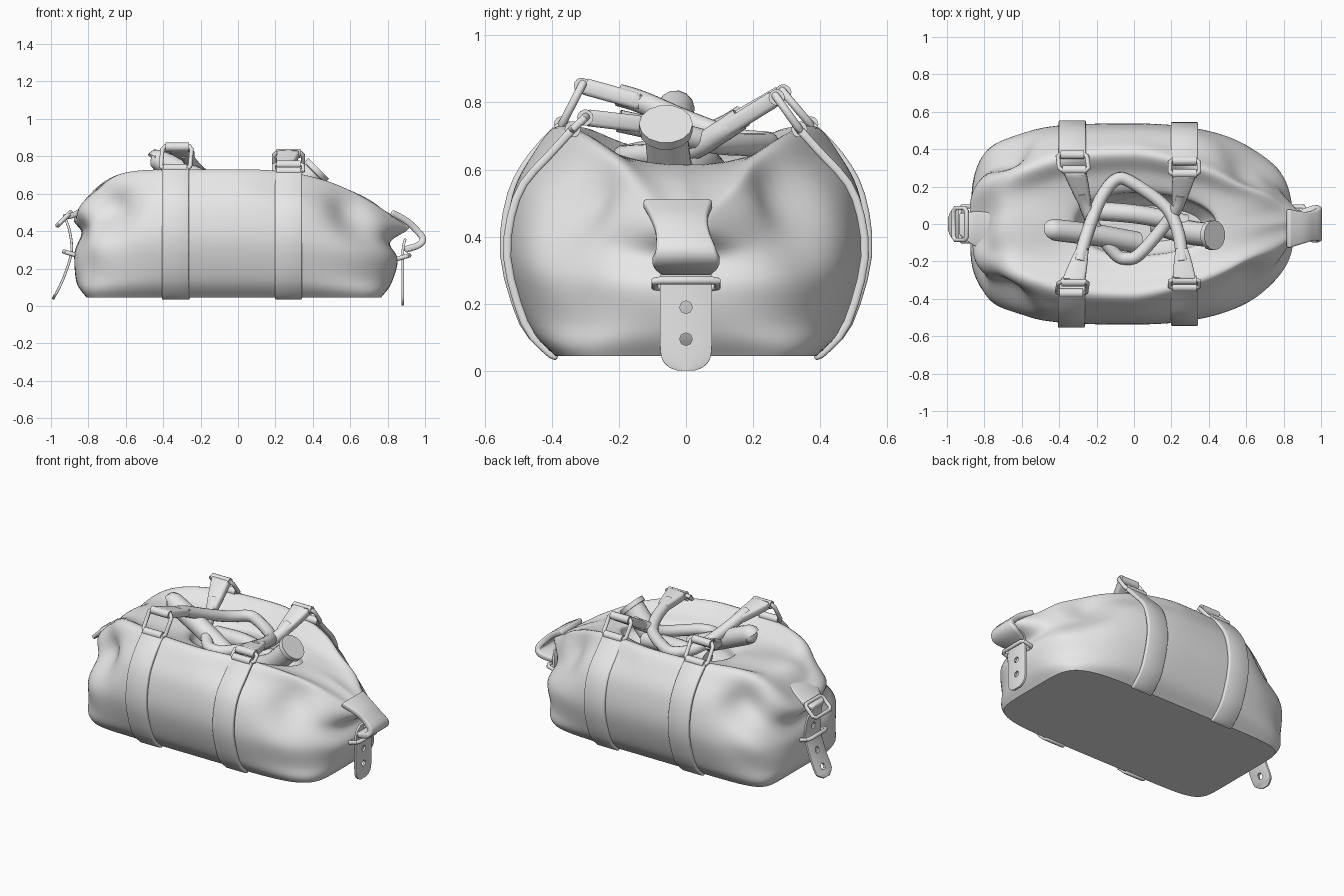
import bpy, bmesh, math
from mathutils import Vector

cube = bpy.data.objects.get("Cube")
if cube:
    bpy.data.objects.remove(cube, do_unlink=True)

grey = bpy.data.materials.new("light_grey")
grey.use_nodes = True
grey.diffuse_color = (0.8, 0.8, 0.8, 1)
grey.node_tree.nodes["Principled BSDF"].inputs["Base Color"].default_value = (0.8, 0.8, 0.8, 1)


def smooth(pts, n):
    """Catmull-Rom interpolation of equal-length tuples."""
    out = []
    for i in range(len(pts) - 1):
        a, b, c, d = pts[max(i - 1, 0)], pts[i], pts[i + 1], pts[min(i + 2, len(pts) - 1)]
        for k in range(n):
            t = k / n
            out.append(tuple(
                q + 0.5 * t * (r - p + t * (2 * p - 5 * q + 4 * r - s + t * (3 * (q - r) + s - p)))
                for p, q, r, s in zip(a, b, c, d)))
    out.append(tuple(pts[-1]))
    return out


def activate(ob):
    bpy.ops.object.select_all(action='DESELECT')
    ob.select_set(True)
    bpy.context.view_layer.objects.active = ob


def shade(ob, degrees=40):
    activate(ob)
    bpy.ops.object.shade_smooth_by_angle(angle=math.radians(degrees))


def add_mesh(name, bm):
    bmesh.ops.recalc_face_normals(bm, faces=bm.faces)
    me = bpy.data.meshes.new(name)
    bm.to_mesh(me)
    bm.free()
    ob = bpy.data.objects.new(name, me)
    bpy.context.collection.objects.link(ob)
    me.materials.append(grey)
    return ob


def ribbon(name, pts, axis, thick, n=5):
    """Band through (x, y, z, width) points, spread along axis."""
    bm = bmesh.new()
    axis = Vector(axis)
    rows = []
    for x, y, z, w in smooth(pts, n):
        rows.append([bm.verts.new(Vector((x, y, z)) + axis * w * s) for s in (-.5, 0, .5)])
    for a, b in zip(rows, rows[1:]):
        for j in (0, 1):
            bm.faces.new((a[j], a[j + 1], b[j + 1], b[j]))
    ob = add_mesh(name, bm)
    sol = ob.modifiers.new("Thickness", 'SOLIDIFY')
    sol.thickness, sol.offset = thick, 0
    bev = ob.modifiers.new("Soft edges", 'BEVEL')
    bev.width, bev.segments, bev.limit_method = thick * 0.3, 2, 'ANGLE'
    bev.angle_limit = math.radians(50)
    shade(ob)
    return ob


def tube(name, pts, n=6, cyclic=False):
    """Round tube through (x, y, z, radius) points."""
    pts = pts if cyclic else smooth(pts, n)
    cu = bpy.data.curves.new(name, 'CURVE')
    cu.dimensions, cu.bevel_depth, cu.bevel_resolution = '3D', 1, 5
    cu.use_fill_caps = not cyclic
    sp = cu.splines.new('POLY')
    sp.points.add(len(pts) - 1)
    sp.use_cyclic_u = cyclic
    for p, (x, y, z, r) in zip(sp.points, pts):
        p.co, p.radius = (x, y, z, 1), r
    ob = bpy.data.objects.new(name, cu)
    bpy.context.collection.objects.link(ob)
    activate(ob)
    bpy.ops.object.convert(target='MESH')
    ob = bpy.context.object
    ob.data.materials.clear()
    ob.data.materials.append(grey)
    shade(ob)


def link(name, centre, u, v, r=0.012):
    """Rectangular metal loop with clipped corners."""
    c, u, v = Vector(centre), Vector(u), Vector(v)
    signs = ((1, .7), (.8, 1), (-.8, 1), (-1, .7), (-1, -.7), (-.8, -1), (.8, -1), (1, -.7))
    tube(name, [(*(c + u * a + v * b), r) for a, b in signs], cyclic=True)


# Bag rings: middle height, end heights, end reaches, half depth, end squareness
RINGS = [
    (.045, .045, .045, .81, .765, .39, 9, 5.5),
    (.14, .13, .12, .865, .82, .475, 4.5, 3),
    (.34, .28, .25, .87, .855, .535, 3.6, 2.4),
    (.52, .39, .34, .83, .82, .518, 3.2, 2.1),
    (.64, .46, .41, .88, .91, .46, 2.5, 1.45),
    (.73, .54, .45, .81, .87, .38, 2.3, 1.4),
    (.67, .67, .57, .68, .66, .28, 2.2, 1.6),
    (.625, .64, .615, .36, .46, .18, 2, 2),
    (.55, .56, .56, .30, .43, .16, 2, 2),
    (.48, .48, .48, .26, .36, .10, 2, 2),
]


def end_values(ring, right):
    z, zl, zr, xl, xr, hy, nl, nr = ring
    return (z, zr, xr, hy, nr, 2.5) if right else (z, zl, xl, hy, nl, 8)


def bag_point(ring, ang):
    c, s = math.cos(ang), math.sin(ang)
    z, ze, reach, hy, n, k = end_values(ring, c > 0)
    f = abs(c) ** (2 / n)
    p = Vector((math.copysign(f * reach, c), math.copysign(hy * abs(s) ** (2 / n), s),
                z + (ze - z) * f ** k))
    # Pinched corners and soft pleats at the ends
    for ex, ey in ((-.67, .40), (.64, .36)):
        d = (Vector((p.x, abs(p.y), p.z)) - Vector((ex, ey, .53))).length
        g = .08 * math.exp(-(d / .13) ** 2)
        p -= Vector((math.copysign(g * .5, ex), math.copysign(g, p.y), 0))
    w = min(max((abs(p.x) - .45) / .3, 0), 1) * min(max((p.z - .15) / .25, 0), 1)
    ripple = .01 * w * math.sin(ang * 9 + p.z * 15)
    return p + Vector((c, s, 0)) * ripple


# Bag body with open, sunken mouth
bm = bmesh.new()
SEG = 128
grid = [[bm.verts.new(bag_point(r, 2 * math.pi * (i + .5) / SEG)) for i in range(SEG)]
        for r in smooth(RINGS, 6)]
for a, b in zip(grid, grid[1:]):
    for i in range(SEG):
        j = (i + 1) % SEG
        bm.faces.new((a[i], a[j], b[j], b[i]))
bm.faces.new(grid[0])
bm.faces.new(grid[-1])
shade(add_mesh("bag_body", bm), 40)


def strap_path(x, sy):
    """Follow the bag wall at x from base to shoulder."""
    path = []
    for ring in smooth(RINGS[:6], 3):
        z, ze, reach, hy, n, k = end_values(ring, x > 0)
        f = abs(x) / reach
        y = hy * (1 - f ** n) ** (1 / n) + .012
        path.append((x, sy * y, z + (ze - z) * f ** k + .005, .145))
    x0, y0, z0, w = path[0]
    return [(x0, y0 * .95, .042, w)] + path


# Wall straps, metal links and flared handle ends
CORNERS = {
    "front_right": (-.335, -1, (-.325, -.31, .85), (-.275, -.13, .80)),
    "front_left": (.27, -1, (.27, -.30, .755), (.255, -.13, .735)),
    "back_right": (-.33, 1, (-.32, .29, .83), (-.26, .10, .72)),
    "back_left": (.27, 1, (.27, .27, .815), (.235, .10, .71)),
}
for label, (x, sy, top, grip) in CORNERS.items():
    path = strap_path(x, sy)
    ribbon(label + "_strap", path, (1, 0, 0), .024, 1)
    foot, head = Vector(path[-1][:3]), Vector(top)
    half = (head - foot) / 2
    link(label + "_link", foot + half, (.078, 0, 0), half * 1.1)
    for part, p in (("strap_loop", foot), ("handle_loop", head)):
        tube(f"{label}_{part}", [(p.x - .063, p.y, p.z, .024), (p.x + .063, p.y, p.z, .024)], 1)
    mid = head.lerp(Vector(grip), .5)
    ribbon(label + "_handle_end", [(*head, .125), (*mid, .1), (*grip, .065)], (1, 0, 0), .05)

# Carrying handles, drooping into the mouth
R = .034
tube("front_handle", [(-.29, -.2, .822, R), (-.275, -.13, .80, R), (-.23, .01, .74, R),
                      (-.17, .15, .69, R), (-.09, .24, .68, R), (0, .215, .675, R),
                      (.17, .09, .68, R), (.235, -.04, .71, R), (.26, -.2, .745, R)])
tube("back_handle", [(-.28, .17, .76, R), (-.26, .10, .72, R), (-.2, -.03, .675, R),
                     (-.1, -.16, .645, R), (-.04, -.185, .64, R), (.03, -.16, .64, R),
                     (.17, 0, .655, R), (.235, .10, .71, R), (.25, .16, .75, R)])

# Bottle and rolled items showing in the mouth
tube("bottle", [(.12, .01, .50, .065), (.27, -.04, .58, .065), (.41, -.06, .715, .065)])
tube("bottle_cap", [(.41, -.06, .715, .08), (.431, -.06, .736, .08)], 1)
tube("rounded_rod", [(-.465, -.03, .79, .012), (-.458, -.03, .788, .034), (-.44, -.03, .782, .05),
                     (-.41, -.033, .772, .058), (-.2, -.06, .675, .058), (.02, -.1, .57, .058)])
tube("inner_roll", [(-.2, .07, .60, .05), (.03, .05, .61, .05), (.28, 0, .57, .05)])

# End closing tabs, rings and hanging tongues
ribbon("left_end_tab", [(.82, -.025, .50, .21), (.90, -.02, .455, .17), (.95, -.01, .41, .16),
                        (.988, 0, .36, .18), (.965, 0, .325, .2), (.89, 0, .30, .15)], (0, 1, 0), .035)
ribbon("right_end_tab", [(-.73, -.04, .595, .19), (-.80, -.035, .54, .2), (-.87, -.02, .49, .17),
                         (-.935, 0, .475, .11)], (0, 1, 0), .03)
link("left_end_ring", (.88, 0, .26), (0, .093, 0), (.035, 0, .01))
link("right_end_ring", (-.895, 0, .28), (0, .093, 0), (-.035, 0, .01))
link("right_upper_ring", (-.93, 0, .465), (0, .085, 0), (.035, 0, .035))
TONGUES = {
    "left": [(.895, 0, .36, .1), (.882, 0, .3, .15), (.88, 0, .15, .155), (.88, 0, .05, .15),
             (.88, 0, .015, .11), (.88, 0, .001, .05)],
    "right": [(-.925, 0, .47, .1), (-.9, 0, .4, .14), (-.89, 0, .29, .15), (-.925, 0, .17, .15),
              (-.965, 0, .08, .15), (-.98, 0, .055, .12), (-.99, 0, .035, .05)],
}
for side, path in TONGUES.items():
    tongue = ribbon(side + "_tongue", path, (0, 1, 0), .014)
    holes = bmesh.new()
    for z in (.095, .19, .34):
        hole = bmesh.ops.create_cone(holes, cap_ends=True, segments=8, radius1=.019,
                                     radius2=.019, depth=.2)["verts"]
        for v in hole:
            v.co = Vector((path[2][0] + v.co.z, v.co.y, z + v.co.x))
    cutter = add_mesh(side + "_hole_cutter", holes)
    cutter.hide_render = True
    cut = tongue.modifiers.new("Holes", 'BOOLEAN')
    cut.operation, cut.object = 'DIFFERENCE', cutter
    activate(tongue)
    for m in [m.name for m in tongue.modifiers]:
        bpy.ops.object.modifier_apply(modifier=m)
    bpy.data.objects.remove(cutter, do_unlink=True)
